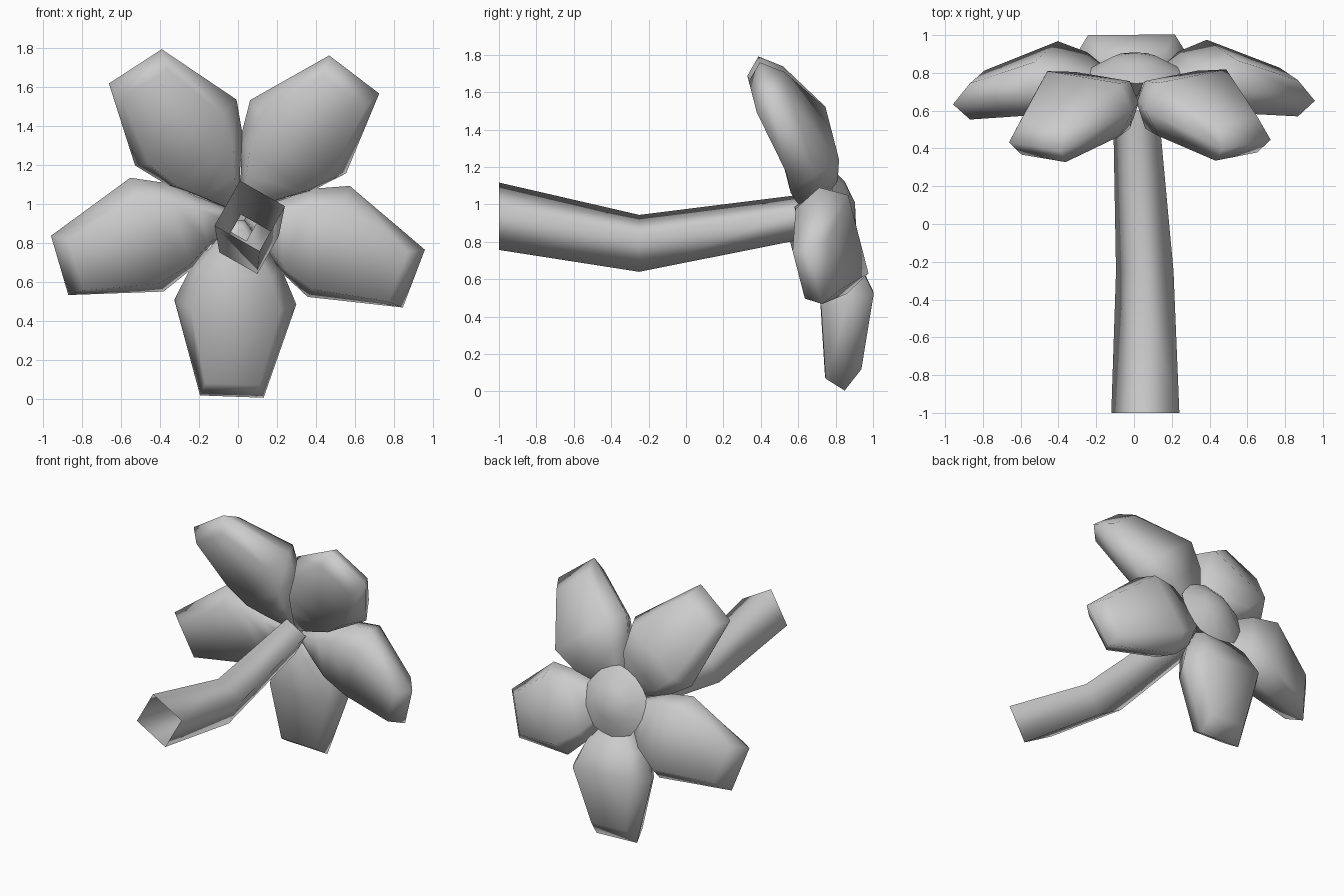
import bpy, bmesh, math
from mathutils import Vector

if "Cube" in bpy.data.objects:
    bpy.data.objects.remove(bpy.data.objects["Cube"])

# Flower frame: centre, facing axis, and the in-plane "up" direction
O = Vector((0.005, 0.608, 0.935))
N = Vector((0, 0.968, 0.25)).normalized()
X = Vector((1, 0, 0))
V = Vector((0, -N.z, N.y))


def build(name, verts, faces):
    me = bpy.data.meshes.new(name)
    me.from_pydata(verts, [], faces)
    bm = bmesh.new()
    bm.from_mesh(me)
    bmesh.ops.recalc_face_normals(bm, faces=bm.faces)
    for f in bm.faces:
        f.smooth = True
    bm.to_mesh(me)
    bm.free()
    ob = bpy.data.objects.new(name, me)
    bpy.context.collection.objects.link(ob)
    return ob


def bridge(rings, n):
    return [(r * n + i, r * n + (i + 1) % n, (r + 1) * n + (i + 1) % n, (r + 1) * n + i)
            for r in range(rings - 1) for i in range(n)]


# Petal stations: (edge radius, face radius, edge half width, face half width,
#                  edge height, back height, front height)
STATIONS = [
    (0.04, 0.06, 0.03, 0.025, 0.08, 0.03, 0.12),
    (0.19, 0.19, 0.135, 0.10, 0.11, 0.0, 0.19),
    (0.31, 0.31, 0.232, 0.175, 0.135, -0.015, 0.245),
    (0.49, 0.49, 0.313, 0.23, 0.14, -0.01, 0.28),
    (0.955, 0.868, 0.163, 0.14, 0.0, -0.083, 0.115),
]


def petal(name, ang):
    d = X * math.cos(ang) + V * math.sin(ang)
    t = N.cross(d)
    verts = []
    for re, rf, we, wf, he, hb, hf in STATIONS:
        for r, w, h in ((re, we, he), (rf, wf, hf), (rf, -wf, hf),
                        (re, -we, he), (rf, -wf, hb), (rf, wf, hb)):
            verts.append(O + d * r + t * w + N * h)
    n = len(STATIONS)
    faces = bridge(n, 6)
    # wedge-shaped ends: two quads each, meeting at the edge line
    for b in (0, (n - 1) * 6):
        faces += [(b, b + 1, b + 2, b + 3), (b + 3, b + 4, b + 5, b)]
    build(name, verts, faces)


for k in range(5):
    petal(f"petal_{k + 1}", math.radians(-92.2 + 72 * k))

# Flower centre: shallow ten-sided dome with an underside
verts = []
for r, h in ((0.15, 0.11), (0.25, 0.205), (0.12, 0.28)):
    for i in range(10):
        a = math.radians(-92.2 + 36 * i)
        verts.append(O + (X * math.cos(a) + V * math.sin(a)) * r + N * h)
verts.append(O + N * 0.305)
centre = build("flower_centre", verts, bridge(3, 10) + [tuple(range(10))]
               + [(20 + i, 20 + (i + 1) % 10, 30) for i in range(10)])
centre.select_set(True)
bpy.context.view_layer.objects.active = centre
bpy.ops.object.shade_smooth_by_angle(angle=math.radians(40))

# Stem: open four-sided tube with a bend
path = [(0.06, -1.0, 0.937, 0.187), (0.057, -0.25, 0.792, 0.158), (0.01, 0.6, 0.93, 0.125)]
verts = []
for cx, cy, cz, r in path:
    for i in range(4):
        a = math.radians(15.5 + 90 * i)
        verts.append((cx + r * math.cos(a), cy, cz + r * math.sin(a)))
build("stem", verts, bridge(3, 4))
